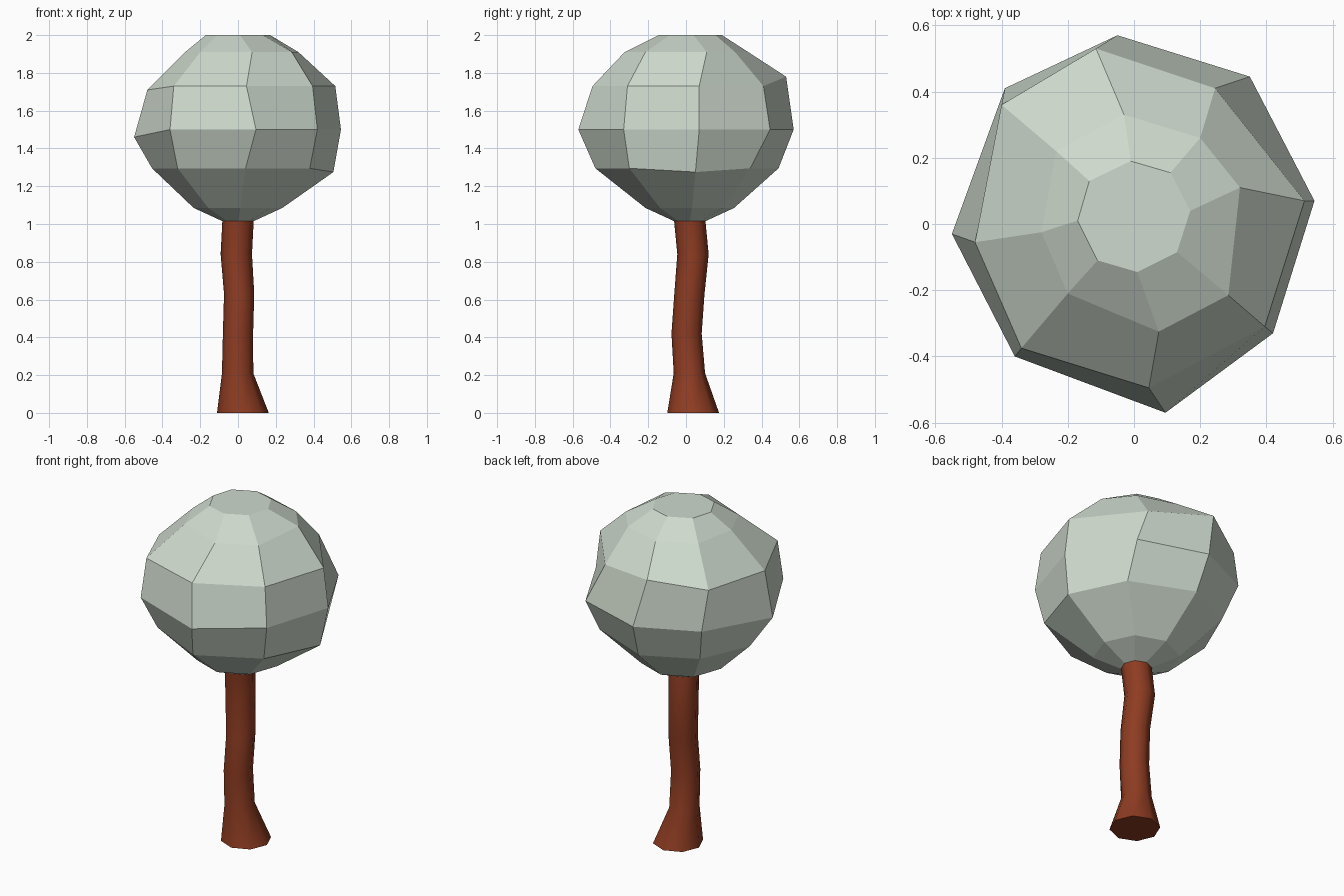
import bpy, bmesh, math

if "Cube" in bpy.data.objects:
    bpy.data.objects.remove(bpy.data.objects["Cube"])

SIDES = 8


def circle(cx, cy, r, z, turn=0.0):
    return [(cx + r * math.cos(turn + i * math.tau / SIDES),
             cy + r * math.sin(turn + i * math.tau / SIDES), z) for i in range(SIDES)]


def outline(z, points, tweaks={}):
    return [(x, y, tweaks.get(i, z)) for i, (x, y) in enumerate(points)]


def loft(name, rings, color, cap_bottom=False, cap_top=False):
    bm = bmesh.new()
    loops = [[bm.verts.new(p) for p in ring] for ring in rings]
    for a, b in zip(loops, loops[1:]):
        for i in range(SIDES):
            j = (i + 1) % SIDES
            bm.faces.new((a[i], a[j], b[j], b[i]))
    if cap_bottom:
        bm.faces.new(loops[0][::-1])
    if cap_top:
        bm.faces.new(loops[-1])
    mesh = bpy.data.meshes.new(name)
    bm.to_mesh(mesh)
    bm.free()
    obj = bpy.data.objects.new(name, mesh)
    bpy.context.collection.objects.link(obj)
    mat = bpy.data.materials.new(name + "_color")
    mat.diffuse_color = color
    mat.use_nodes = True
    mat.node_tree.nodes["Principled BSDF"].inputs["Base Color"].default_value = mat.diffuse_color
    mesh.materials.append(mat)
    return obj


# Trunk: slightly wavering stem with a flared, off-centre foot
stem = [(0.026, 0.038, 0.137, 0.0), (-0.002, 0.018, 0.083, 0.21),
        (0.0, 0.003, 0.08, 0.42), (0.006, 0.018, 0.08, 0.63),
        (-0.009, 0.037, 0.083, 0.84), (0.0, 0.02, 0.083, 1.015)]
trunk = loft("trunk", [circle(*s) for s in stem], (0.27, 0.045, 0.016, 1), cap_bottom=True)
bpy.context.view_layer.objects.active = trunk
trunk.select_set(True)
bpy.ops.object.shade_smooth_by_angle(angle=math.radians(50))

# Crown: faceted irregular ball growing out of the trunk's top edge
low = [(.505, .05), (.33, .34), (-.03, .49), (-.33, .34),
       (-.455, .05), (-.32, -.30), (.04, -.48), (.38, -.30)]
middle = [(.545, .07), (.35, .445), (-.05, .57), (-.39, .41),
          (-.55, -.03), (-.36, -.40), (.095, -.57), (.42, -.33)]
high = [(.515, .07), (.245, .41), (-.115, .53), (-.40, .36),
        (-.48, -.055), (-.34, -.375), (.045, -.495), (.395, -.31)]
shoulder = [(.32, .11), (.20, .26), (-.03, .33), (-.235, .22),
            (-.28, -.025), (-.20, -.21), (.075, -.325), (.285, -.215)]
top = [(.17, .04), (.11, .155), (-.01, .19), (-.135, .13),
       (-.17, .01), (-.11, -.11), (.01, -.145), (.13, -.085)]
loft("crown", [circle(*stem[-1]),
               circle(0.0, 0.02, 0.235, 1.085, math.radians(3)),
               outline(1.295, low, {0: 1.275}),
               outline(1.50, middle, {4: 1.46}),
               outline(1.73, high, {2: 1.78, 4: 1.71}),
               outline(1.91, shoulder),
               outline(2.0, top)], (0.62, 0.70, 0.61, 1), cap_top=True)
